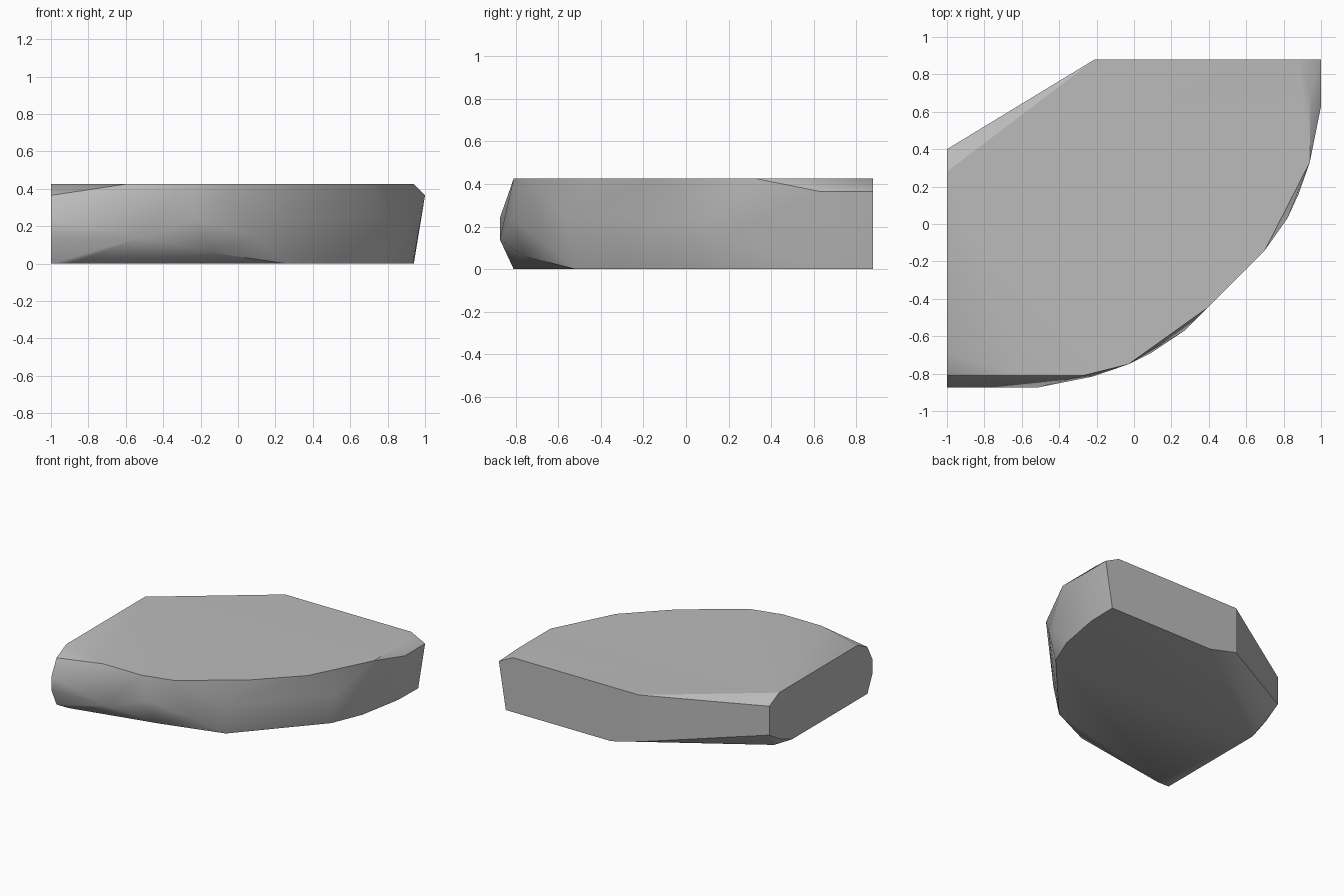
import bpy
import bmesh
import math

# Remove only the default object
default_cube = bpy.data.objects.get("Cube")
if default_cube:
    bpy.data.objects.remove(default_cube, do_unlink=True)


def make_material(name, colour):
    """Create one flat colour for the viewport and for renders."""
    material = bpy.data.materials.new(name)
    material.use_nodes = True
    material.diffuse_color = colour
    shader = next(node for node in material.node_tree.nodes
                  if node.type == "BSDF_PRINCIPLED")
    shader.inputs["Base Color"].default_value = colour
    shader.inputs["Roughness"].default_value = 0.9
    return material


def make_chiselled_stone(name, layers, material, sharp_angle):
    """Wrap stacked outlines in a convex faceted skin with soft shading."""
    mesh = bpy.data.meshes.new(name)
    stone = bpy.data.objects.new(name, mesh)
    bpy.context.collection.objects.link(stone)

    bm = bmesh.new()
    for height, outline in layers:
        for x, y in outline:
            bm.verts.new((x, y, height))
    hull = bmesh.ops.convex_hull(bm, input=bm.verts[:])
    loose = [item for item in hull["geom_interior"] + hull["geom_unused"]
             if isinstance(item, bmesh.types.BMVert)]
    bmesh.ops.delete(bm, geom=list(set(loose)), context="VERTS")

    # Merge flat regions into single facets
    bmesh.ops.dissolve_limit(bm, angle_limit=math.radians(1),
                             verts=bm.verts[:], edges=bm.edges[:])
    bmesh.ops.recalc_face_normals(bm, faces=bm.faces[:])
    bm.to_mesh(mesh)
    bm.free()
    mesh.materials.append(material)

    # Soft facets, crisp main edges
    bpy.ops.object.select_all(action="DESELECT")
    stone.select_set(True)
    bpy.context.view_layer.objects.active = stone
    bpy.ops.object.shade_smooth_by_angle(angle=math.radians(sharp_angle))
    return stone


# Flat underside
underside = [(.94, .88), (.935, .64), (.87, .29), (.77, .05), (.26, -.52),
             (-.9, -.81), (-1, -.81), (-1, .12), (-.95, .27), (.03, .88)]

# Chipped lower rim
lower_chips = [(-.15, -.76), (-1, .27), (-.21, .88)]

# Bulging belly of the curved front
belly_low = [(-1, -.875), (-.52, -.875), (.09, -.69), (.88, .16), (-1, .4)]
belly_high = [(-1, -.875), (-.22, -.815), (.27, -.57), (.82, .03)]

# Shoulder below the top rim
shoulder = [(1, .88), (1, .63), (-1, -.81), (-1, .4), (-.21, .88)]

# Flat top
top = [(-1, .28), (-.21, .88), (.88, .88), (.94, .7), (.94, .33),
       (.7, -.14), (.39, -.45), (-.03, -.75), (-.27, -.81), (-.6, -.81),
       (-1, -.69)]

stone_grey = make_material("stone grey", (.5, .5, .5, 1))
make_chiselled_stone(
    "flat_rock",
    [(0, underside), (.06, lower_chips), (.14, belly_low),
     (.24, belly_high), (.365, shoulder), (.425, top)],
    stone_grey, sharp_angle=30)
